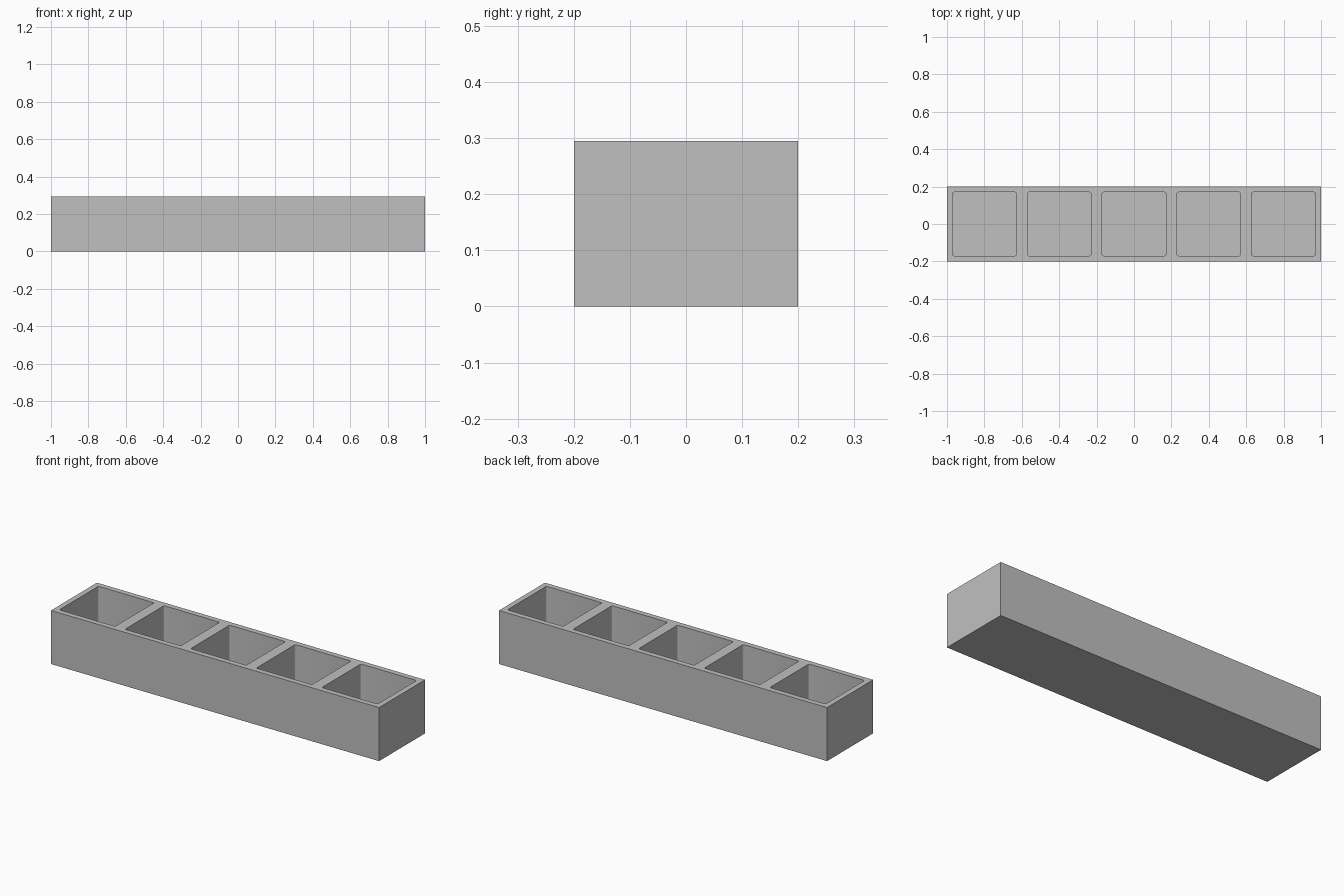
import bpy
import bmesh
from mathutils import Matrix, Vector

LENGTH, DEPTH, HEIGHT = 2.0, 0.4, 0.295
CELLS, WALL, FLOOR = 5, 0.03, 0.03
CORNER = 0.008

if "Cube" in bpy.data.objects:
    bpy.data.objects.remove(bpy.data.objects["Cube"], do_unlink=True)

grey = bpy.data.materials.new("light_grey")
grey.use_nodes = True
colour = (0.53, 0.53, 0.53, 1)
grey.diffuse_color = colour
grey.node_tree.nodes["Principled BSDF"].inputs["Base Color"].default_value = colour


def add_box(bm, size, centre):
    matrix = Matrix.Translation(centre) @ Matrix.Diagonal((*size, 1))
    return bmesh.ops.create_cube(bm, size=1, matrix=matrix)["verts"]


def make_object(name, bm):
    mesh = bpy.data.meshes.new(name)
    bm.to_mesh(mesh)
    bm.free()
    mesh.materials.append(grey)
    obj = bpy.data.objects.new(name, mesh)
    bpy.context.collection.objects.link(obj)
    return obj


# Solid outer tray
bm = bmesh.new()
add_box(bm, (LENGTH, DEPTH, HEIGHT), (0, 0, HEIGHT / 2))
tray = make_object("compartment_tray", bm)

# Row of pocket cutters with slightly rounded upright corners
pitch = LENGTH / CELLS
bm = bmesh.new()
for i in range(CELLS):
    x = (i - (CELLS - 1) / 2) * pitch
    add_box(bm, (pitch - 2 * WALL, DEPTH - 2 * WALL, HEIGHT),
            (x, 0, FLOOR + HEIGHT / 2))
upright = [e for e in bm.edges
           if abs((e.verts[0].co - e.verts[1].co).normalized().dot(Vector((0, 0, 1)))) > 0.9]
bmesh.ops.bevel(bm, geom=upright, offset=CORNER, segments=3, profile=0.5,
                affect='EDGES')
cutter = make_object("pocket_cutter", bm)
cutter.hide_render = True

# Cut the pockets, then discard the cutter
cut = tray.modifiers.new("pockets", 'BOOLEAN')
cut.operation = 'DIFFERENCE'
cut.solver = 'EXACT'
cut.object = cutter
bpy.context.view_layer.objects.active = tray
tray.select_set(True)
bpy.ops.object.modifier_apply(modifier=cut.name)
bpy.data.objects.remove(cutter, do_unlink=True)
bpy.ops.object.shade_smooth_by_angle(angle=0.6)
